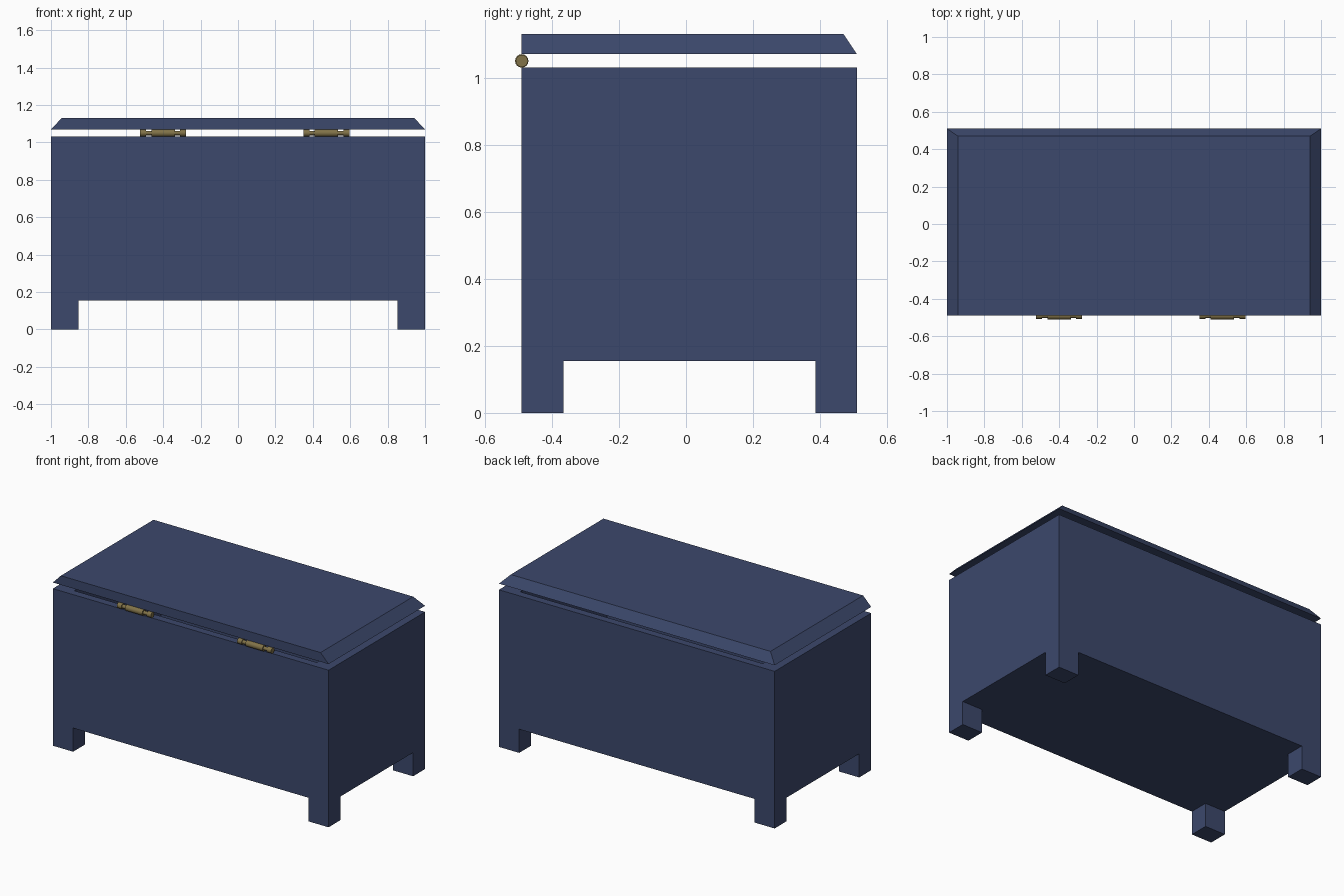
import bpy, bmesh, math
from mathutils import Matrix, Vector

if "Cube" in bpy.data.objects:
    bpy.data.objects.remove(bpy.data.objects["Cube"])


def material(name, color):
    m = bpy.data.materials.new(name)
    m.diffuse_color = (*color, 1)
    m.use_nodes = True
    m.node_tree.nodes["Principled BSDF"].inputs["Base Color"].default_value = m.diffuse_color
    return m


BLUE = material("painted_wood", (0.045, 0.065, 0.15))
BRASS = material("brass", (0.22, 0.17, 0.065))
YF, YB = -0.49, 0.51          # front and back faces of the chest


def finish(bm, name, mat):
    bmesh.ops.recalc_face_normals(bm, faces=bm.faces)
    me = bpy.data.meshes.new(name)
    bm.to_mesh(me)
    bm.free()
    ob = bpy.data.objects.new(name, me)
    me.materials.append(mat)
    bpy.context.collection.objects.link(ob)
    return ob


def box(name, lo, hi, mat):
    lo, hi = Vector(lo), Vector(hi)
    bm = bmesh.new()
    bmesh.ops.create_cube(bm, size=1, matrix=Matrix.Translation((lo + hi) / 2)
                          @ Matrix.Diagonal((*(hi - lo), 1)))
    return bm if name is None else finish(bm, name, mat)


# Open-topped chest body: inset the top face and push it down to the floor
bm = box(None, (-1, YF, 0.155), (1, YB, 1.03), BLUE)
top = max(bm.faces, key=lambda f: f.calc_center_median().z)
bmesh.ops.inset_region(bm, faces=[top], thickness=0.07)
for v in top.verts:
    v.co.x = math.copysign(0.88, v.co.x)
well = bmesh.ops.extrude_discrete_faces(bm, faces=[top])["faces"][0]
for v in well.verts:
    v.co.z = 0.22
finish(bm, "chest_body", BLUE)

# Four corner feet
for side, x in (("left", -1), ("right", 0.853)):
    for end, y in (("front", YF), ("back", YB - 0.124)):
        box(f"{end}_{side}_foot", (x, y, 0), (x + 0.147, y + 0.124, 0.155), BLUE)

# Lid, sloped on both ends and the back, upright at the hinge side
bm = box(None, (-1, YF, 1.07), (1, YB, 1.13), BLUE)
for v in bm.verts:
    if v.co.z > 1.1:
        v.co.x *= 0.942
        if v.co.y > 0:
            v.co.y -= 0.04
finish(bm, "lid", BLUE)


# Hinges: thin pin, central barrel and two end knuckles
def hinge(name, cx):
    bm = bmesh.new()
    for dx, length, r in ((0, 0.24, 0.012), (0, 0.124, 0.02),
                          (-0.107, 0.032, 0.018), (0.107, 0.032, 0.018)):
        bmesh.ops.create_cone(
            bm, cap_ends=True, segments=16, radius1=r, radius2=r, depth=length,
            matrix=Matrix.Translation((cx + dx, YF, 1.05))
            @ Matrix.Rotation(math.pi / 2, 4, 'Y'))
    ob = finish(bm, name, BRASS)
    ob.data.shade_smooth()
    ob.data.set_sharp_from_angle(angle=math.radians(40))


hinge("left_hinge", -0.40)
hinge("right_hinge", 0.472)
